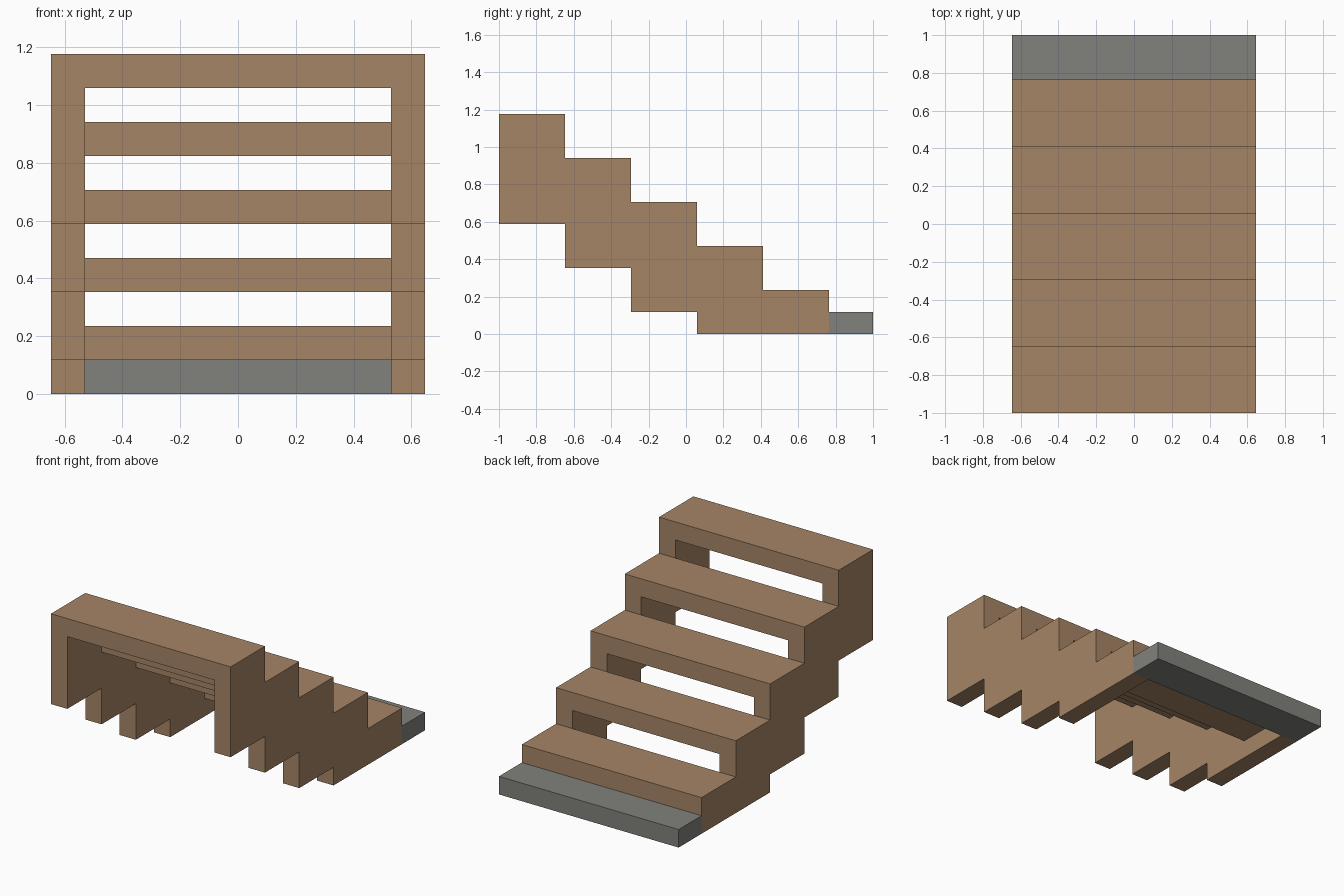
import bpy
import bmesh
from mathutils import Vector

cube = bpy.data.objects.get("Cube")
if cube:
    bpy.data.objects.remove(cube, do_unlink=True)

# Layout: everything sits on a module of U
U = 2 / 17
STEPS = 5
RUN, RISE = 3 * U, 2 * U
HALF_WIDTH = 5.5 * U
BOARD = U                      # thickness of stringers and treads
INNER = HALF_WIDTH - BOARD


def material(name, rgb):
    mat = bpy.data.materials.new(name)
    mat.use_nodes = True
    color = (*rgb, 1)
    mat.diffuse_color = color
    mat.node_tree.nodes["Principled BSDF"].inputs["Base Color"].default_value = color
    return mat


def extrude_profile(name, profile, x0, x1, mat):
    """Extrude a closed (y, z) outline from x0 to x1."""
    bm = bmesh.new()
    face = bm.faces.new([bm.verts.new((x0, y, z)) for y, z in profile])
    result = bmesh.ops.extrude_face_region(bm, geom=[face])
    moved = [g for g in result["geom"] if isinstance(g, bmesh.types.BMVert)]
    bmesh.ops.translate(bm, verts=moved, vec=Vector((x1 - x0, 0, 0)))
    bmesh.ops.recalc_face_normals(bm, faces=bm.faces)
    mesh = bpy.data.meshes.new(name)
    bm.to_mesh(mesh)
    bm.free()
    mesh.materials.append(mat)
    obj = bpy.data.objects.new(name, mesh)
    bpy.context.collection.objects.link(obj)
    return obj


def box(name, x0, x1, y0, y1, z0, z1, mat):
    outline = [(y0, z0), (y1, z0), (y1, z1), (y0, z1)]
    return extrude_profile(name, outline, x0, x1, mat)


def step_y(i):
    return -1 + i * RUN


def step_top(i):
    return (STEPS - i) * RISE


def step_bottom(i):
    return max(0, step_top(i) - 5 * U)


wood = material("brown wood", (0.38, 0.235, 0.135))
stone = material("grey stone", (0.22, 0.222, 0.202))

# Stepped side stringers: zigzag along the top, then back along the underside
upper, lower = [], []
for i in range(STEPS):
    upper += [(step_y(i), step_top(i)), (step_y(i + 1), step_top(i))]
    if i < STEPS - 1 and step_bottom(i) > 0:
        lower += [(step_y(i), step_bottom(i)), (step_y(i + 1), step_bottom(i))]
first_grounded = next(i for i in range(STEPS) if step_bottom(i) == 0)
lower += [(step_y(first_grounded), 0), (step_y(STEPS), 0)]
outline = upper + lower[::-1]
for name, side in (("left_stringer", 1), ("right_stringer", -1)):
    extrude_profile(name, outline, side * INNER, side * HALF_WIDTH, wood)

# Treads between the stringers, with open risers
for i in range(STEPS):
    box(f"tread_{STEPS - i}", -INNER, INNER, step_y(i), step_y(i + 1),
        step_top(i) - BOARD, step_top(i), wood)

# Low stone slab at the foot of the stairs
box("base_slab", -HALF_WIDTH, HALF_WIDTH, step_y(STEPS), 1, 0, U, stone)
